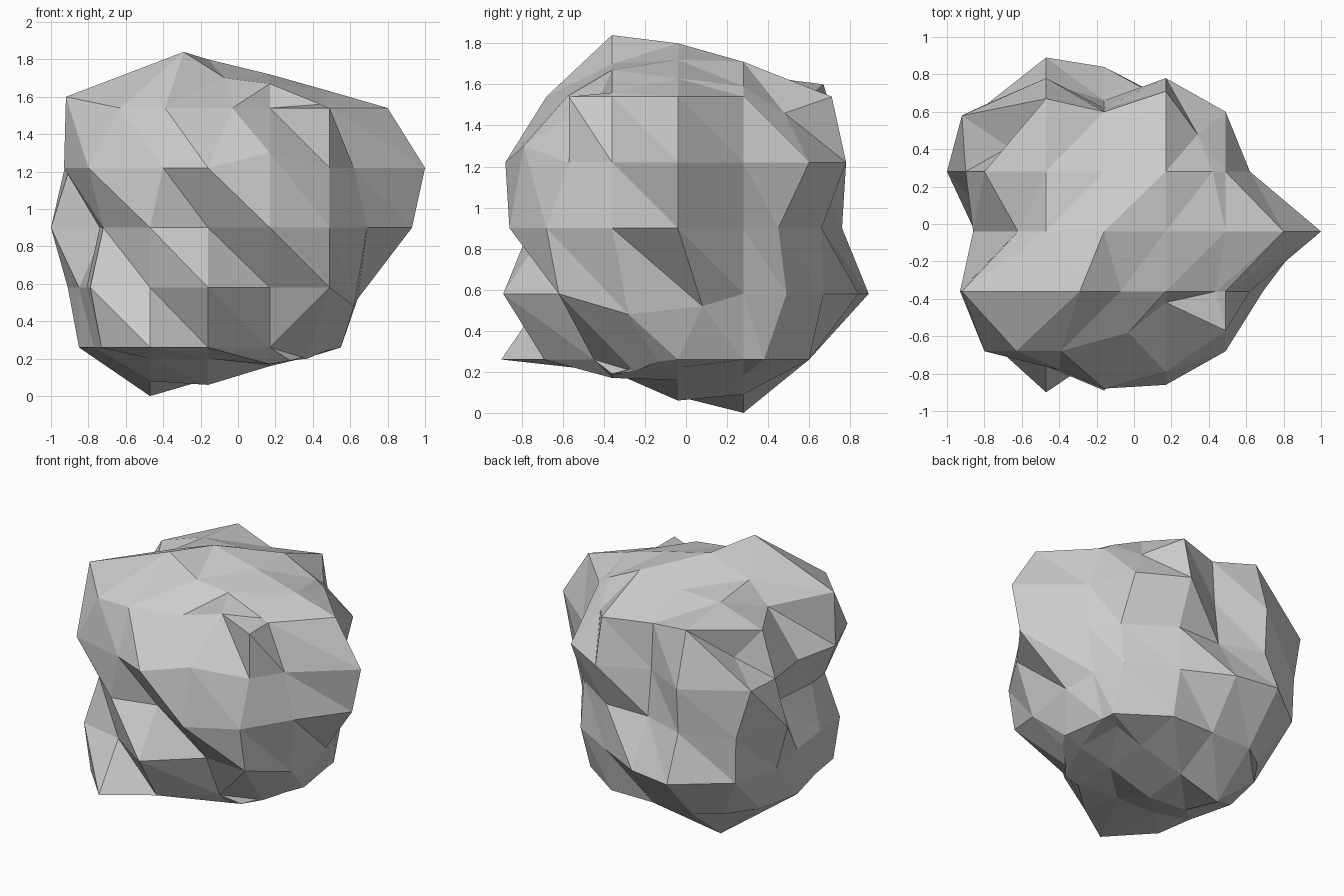
import bpy, bmesh

if "Cube" in bpy.data.objects:
    bpy.data.objects.remove(bpy.data.objects["Cube"])

COLS = (-.47, -.16, .17, .49)
ROWS = (-.36, -.04, .28)

# contour levels: height, front-left corner, front y per column, right x per row,
# back y per column, back-left corner, left x per row
LEVELS = [
    (.26, .73, (-.90, -.69, -.45, -.22), (.52, .55, .50), (.60, .60, .60, .38), .64, (-.77, -.85, -.78)),
    (.58, .76, (-.68, -.89, -.60, -.62), (.62, .66, .58), (.89, .84, .67, .49), .82, (-.81, -.85, -.91)),
    (.90, .69, (-.76, -.68, -.86, -.68), (.69, .93, .62), (.76, .66, .66, .45), .83, (-.74, -.71, -1.0)),
    (1.22, .80, (-.78, -.88, -.83, -.57), (.62, 1.0, .62), (.78, .62, .78, .60), .86, (-.93, -.86, -.90)),
    (1.54, .71, (-.68, -.58, -.42, -.57), (.49, .80, .49), (.67, .60, .71, .32), .75, (-.93, -.62, -.80)),
]

# chipped corners that leave the regular contours: (level, point) -> position
CHIPS = {
    (0, 4): (.37, -.25, .20), (0, 5): (.49, -.14, .25),
    (1, 0): (-.79, -.61, .58), (1, 5): (.62, -.28, .48), (1, 6): (.64, .08, .52),
    (2, 0): (-.72, -.54, .90),
    (3, 1): (-.40, -.78, 1.22), (3, 3): (.17, -.79, 1.30), (3, 12): (-.92, .58, 1.25),
    (4, 0): (-.63, -.68, 1.54), (4, 1): (-.39, -.68, 1.54), (4, 2): (-.03, -.58, 1.54),
    (4, 8): (.34, .48, 1.46), (4, 11): (-.47, .67, 1.60), (4, 12): (-.67, .41, 1.36),
    (4, 15): (-.92, -.36, 1.60),
}
FLIPPED = {(0, 3)}  # side cells whose diagonal runs the other way

# inner points of the caps, row by row: (x, z)
TOP = (((-.29, 1.84), (-.07, 1.70), (.17, 1.67), (.44, 1.56)),
       ((-.47, 1.69), (-.16, 1.80), (.17, 1.72), (.49, 1.63)),
       ((-.47, 1.65), (-.16, 1.66), (.17, 1.71), (.42, 1.59)))
BOTTOM = (((-.47, .20), (-.16, .20), (.17, .17), (.28, .19)),
          ((-.47, .08), (-.16, .06), (.17, .16), (.42, .22)),
          ((-.47, .00), (-.16, .09), (.17, .18), (.38, .25)))

bm = bmesh.new()


def face(*verts):
    unique = list(dict.fromkeys(verts))
    if len(unique) == 3:
        bm.faces.new(unique)


def contour(z, fl, front, right, back, bl, left):
    pts = [(-fl, -.85 * fl)] + list(zip(COLS, front)) + list(zip(right, ROWS))
    pts += list(zip(COLS, back))[::-1] + [(-bl, .75 * bl)] + list(zip(left, ROWS))[::-1]
    return [bm.verts.new((x, y, z)) for x, y in pts]


def cap(ring, heights, flip):
    grid = [ring[0:5] + [ring[4]]]
    for j, row in enumerate(heights):
        inner = [bm.verts.new((x, ROWS[j], z)) for x, z in row]
        grid.append([ring[15 - j]] + inner + [ring[5 + j]])
    grid.append(ring[8:13][::-1] + [ring[8]])
    for j in range(4):
        for i in range(5):
            a, b = grid[j][i], grid[j][i + 1]
            d, c = grid[j + 1][i], grid[j + 1][i + 1]
            if flip:
                face(a, c, b)
                face(a, d, c)
            else:
                face(a, b, c)
                face(a, c, d)


# faceted sides between neighbouring contours
rings = [contour(*level) for level in LEVELS]
for (level, point), position in CHIPS.items():
    rings[level][point].co = position
for n in range(4):
    low, up = rings[n], rings[n + 1]
    for i in range(16):
        k = (i + 1) % 16
        if (n, i) in FLIPPED:
            face(low[i], low[k], up[k])
            face(low[i], up[k], up[i])
        else:
            face(low[i], low[k], up[i])
            face(low[k], up[k], up[i])

# crown and underside
cap(rings[-1], TOP, False)
cap(rings[0], BOTTOM, True)

bmesh.ops.recalc_face_normals(bm, faces=bm.faces[:])
mesh = bpy.data.meshes.new("boulder")
bm.to_mesh(mesh)
bm.free()
boulder = bpy.data.objects.new("boulder", mesh)
bpy.context.collection.objects.link(boulder)
